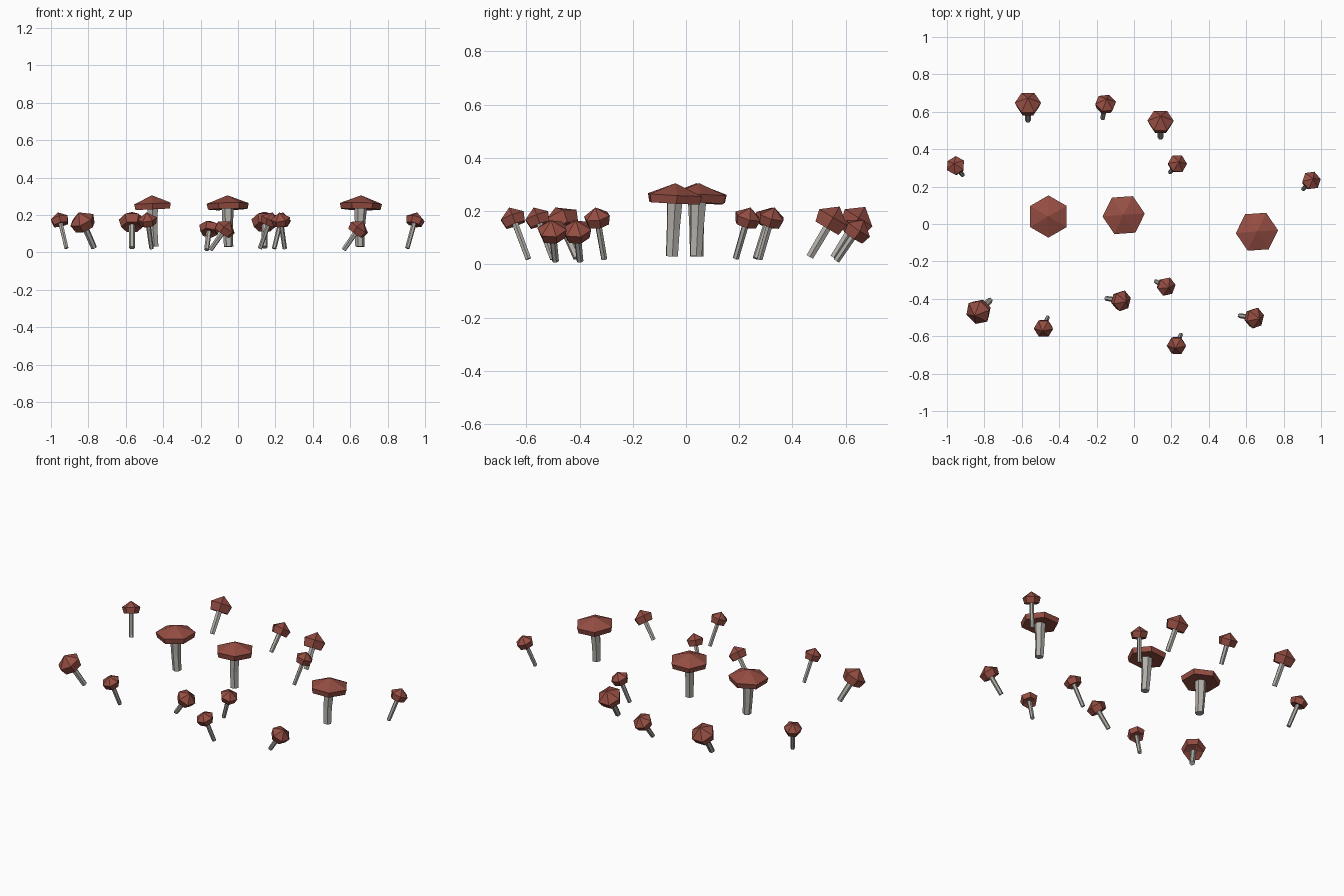
import bpy, bmesh, math
from mathutils import Vector

if "Cube" in bpy.data.objects:
    bpy.data.objects.remove(bpy.data.objects["Cube"], do_unlink=True)


def material(name, color):
    m = bpy.data.materials.new(name)
    m.use_nodes = True
    m.diffuse_color = color
    m.node_tree.nodes["Principled BSDF"].inputs["Base Color"].default_value = color
    return m


CAP = material("brick red", (0.30, 0.075, 0.055, 1))
STEM = material("pale grey", (0.45, 0.43, 0.40, 1))


def lathe(name, profile, mat, origin, axis, phase=0, sides=6):
    """Spin (radius, height, side shift) points around a tilted axis; zero radius is a tip."""
    turn = Vector((0, 0, 1)).rotation_difference(axis)
    bm = bmesh.new()
    rings = []
    for r, h, shift in profile:
        angles = [phase + math.tau * i / sides for i in range(sides if r else 1)]
        rings.append([bm.verts.new(origin + turn @ Vector(
            (r * math.cos(a) + shift, r * math.sin(a), h))) for a in angles])
    for low, high in zip(rings, rings[1:]):
        for i in range(sides):
            j = (i + 1) % sides
            quad = [low[i % len(low)], low[j % len(low)],
                    high[j % len(high)], high[i % len(high)]]
            bm.faces.new(list(dict.fromkeys(quad)))
    for ring in (rings[0], rings[-1]):
        if len(ring) > 1:
            bm.faces.new(ring)
    bmesh.ops.recalc_face_normals(bm, faces=bm.faces)
    mesh = bpy.data.meshes.new(name)
    bm.to_mesh(mesh)
    bm.free()
    mesh.materials.append(mat)
    obj = bpy.data.objects.new(name, mesh)
    bpy.context.collection.objects.link(obj)
    return obj


# Broad upright mushrooms: cap x, y, foot x, y, hexagon turn in degrees
broad = [(-0.457, 0.04, -0.447, 0.04, 30),
         (-0.055, 0.047, -0.05, 0.037, 4),
         (0.657, -0.042, 0.652, -0.053, 4)]
for n, (cx, cy, fx, fy, turn) in enumerate(broad, 1):
    foot, top = Vector((fx, fy, 0.03)), Vector((cx, cy, 0.25))
    axis = (top - foot).normalized()
    phase = math.radians(turn)
    lathe(f"broad_stem_{n}", [(0.025, 0, 0), (0.027, 0.1, -0.003), (0.033, 0.215, 0)],
          STEM, foot, axis, phase)
    lathe(f"broad_cap_{n}", [(0, -0.01, 0), (0.106, -0.02, 0), (0.113, 0.011, 0),
                             (0, 0.055, 0)], CAP, top, axis, phase)

# Small leaning mushrooms: cap x, y, z, foot x, y, z, cap radius, hexagon turn
small = [(-0.952, 0.31, 0.17, -0.917, 0.262, 0.022, 0.052, 30),
         (-0.567, 0.64, 0.162, -0.567, 0.555, 0.025, 0.07, 0),
         (-0.153, 0.64, 0.125, -0.168, 0.565, 0.014, 0.057, 10),
         (0.142, 0.545, 0.163, 0.142, 0.465, 0.028, 0.07, 0),
         (0.23, 0.32, 0.17, 0.193, 0.277, 0.02, 0.052, 0),
         (0.946, 0.23, 0.17, 0.905, 0.187, 0.022, 0.052, 10),
         (-0.829, -0.467, 0.16, -0.77, -0.408, 0.025, 0.07, 15),
         (-0.483, -0.556, 0.17, -0.462, -0.5, 0.02, 0.052, 0),
         (-0.07, -0.41, 0.123, -0.148, -0.398, 0.013, 0.057, 15),
         (0.17, -0.333, 0.17, 0.117, -0.307, 0.02, 0.052, 10),
         (0.228, -0.648, 0.17, 0.25, -0.592, 0.02, 0.052, 0),
         (0.642, -0.502, 0.123, 0.565, -0.49, 0.013, 0.057, 15)]
for n, (cx, cy, cz, fx, fy, fz, r, turn) in enumerate(small, 1):
    foot, top = Vector((fx, fy, fz)), Vector((cx, cy, cz))
    axis = (top - foot).normalized()
    phase = math.radians(turn)
    s = r * 0.23
    lathe(f"small_stem_{n}", [(s, 0, 0), (s * 1.1, (top - foot).length, 0)],
          STEM, foot, axis, phase)
    lathe(f"small_cap_{n}", [(0, -0.28 * r, 0), (0.82 * r, -0.45 * r, 0),
                             (r, 0.22 * r, 0), (0, 0.9 * r, 0)], CAP, top, axis, phase)
